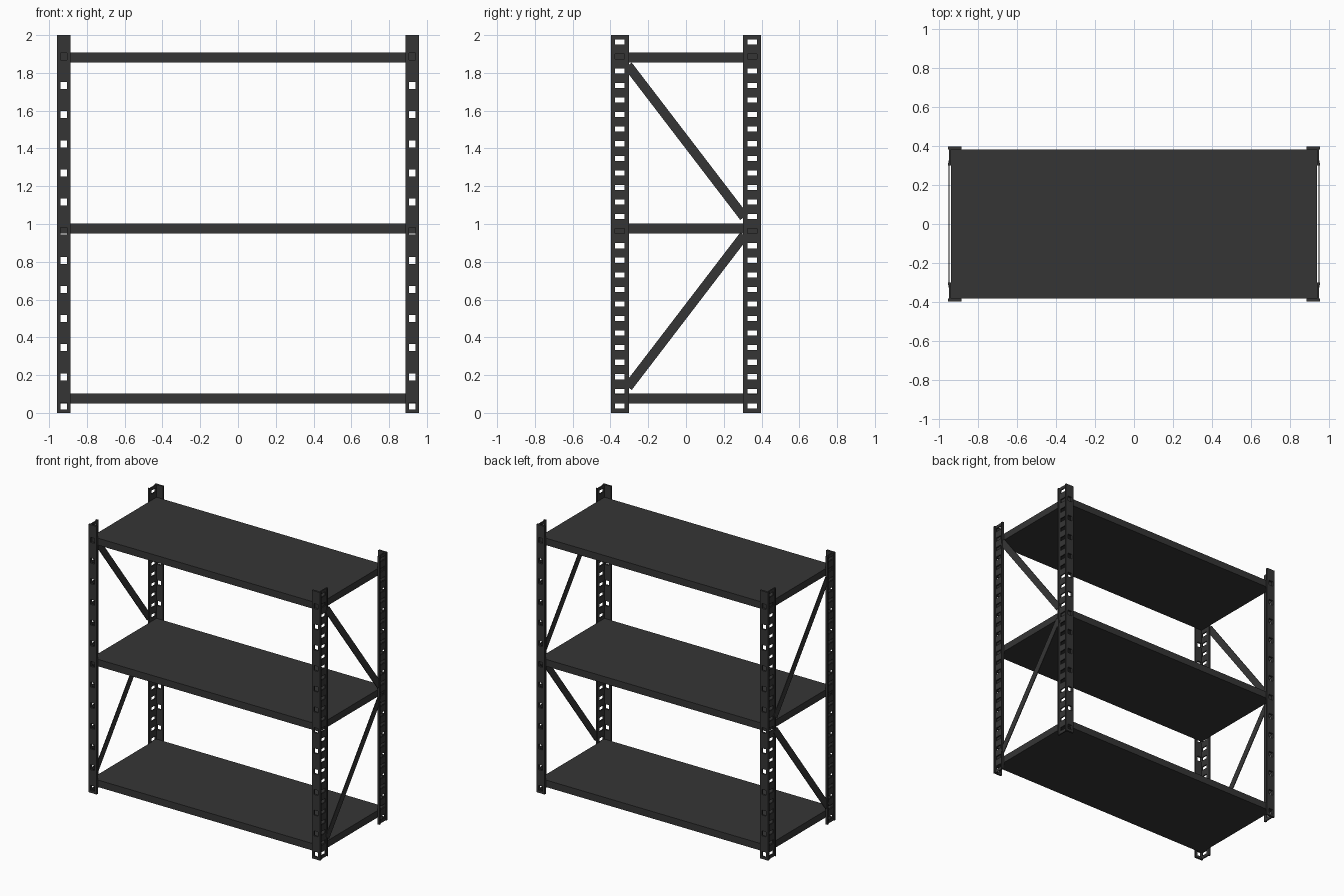
import bpy, bmesh, math
from mathutils import Vector, Matrix

if "Cube" in bpy.data.objects:
    bpy.data.objects.remove(bpy.data.objects["Cube"])

steel = bpy.data.materials.new("dark_steel")
steel.diffuse_color = (0.036, 0.036, 0.036, 1)
steel.use_nodes = True
steel.node_tree.nodes["Principled BSDF"].inputs["Base Color"].default_value = steel.diffuse_color


def finish(bm, name, mirror=(False, False)):
    bmesh.ops.recalc_face_normals(bm, faces=bm.faces)
    me = bpy.data.meshes.new(name)
    bm.to_mesh(me)
    bm.free()
    me.materials.append(steel)
    ob = bpy.data.objects.new(name, me)
    bpy.context.collection.objects.link(ob)
    if any(mirror):
        m = ob.modifiers.new("mirror", 'MIRROR')
        m.use_axis = (mirror[0], mirror[1], False)
        m.use_mirror_merge = False
    return ob


def box(bm, lo, hi, rot=Matrix()):
    lo, hi = Vector(lo), Vector(hi)
    mat = Matrix.Translation((lo + hi) / 2) @ rot @ Matrix.Diagonal((*(hi - lo), 1))
    bmesh.ops.create_cube(bm, size=1, matrix=mat)


def perforated(bm, us, z0, pitch, count, hole_h, place, thick):
    """Plate of three columns (edges us) with a row of holes up the middle one."""
    zs = [0.0]
    for i in range(count):
        c = z0 + i * pitch
        zs += [c - hole_h / 2, c + hole_h / 2]
    zs.append(2.0)
    grid = [[bm.verts.new(place(u, z)) for u in us] for z in zs]
    faces = []
    for r in range(len(zs) - 1):
        for c in range(3):
            if c == 1 and r % 2 == 1:
                continue
            faces.append(bm.faces.new((grid[r][c], grid[r][c + 1],
                                       grid[r + 1][c + 1], grid[r + 1][c])))
    new = bmesh.ops.extrude_face_region(bm, geom=faces, use_keep_orig=True)["geom"]
    bmesh.ops.translate(bm, vec=thick,
                        verts=[g for g in new if isinstance(g, bmesh.types.BMVert)])


# Corner posts: square-holed front flange, slotted side web, outward lip
bm = bmesh.new()
perforated(bm, (0.888, 0.905, 0.94, 0.957), 0.037, 0.1542, 13, 0.037,
           lambda u, z: (u, -0.398, z), (0, 0.014, 0))
perforated(bm, (-0.384, -0.377, -0.326, -0.314), 0.037, 0.0771, 26, 0.027,
           lambda u, z: (0.941, u, z), (0.009, 0, 0))
box(bm, (0.941, -0.314, 0), (0.956, -0.302, 2))
finish(bm, "corner_posts", (True, True))

# Shelves
for name, top in (("bottom", 0.102), ("middle", 1.003), ("top", 1.907)):
    bm = bmesh.new()
    box(bm, (-0.94, -0.382, top - 0.052), (0.94, 0.382, top))
    finish(bm, name + "_shelf")

# Diagonal side braces (flat strips meeting at the rear posts)
for name, za, zb in (("upper", 1.83, 1.046), ("lower", 0.146, 0.93)):
    bm = bmesh.new()
    dy, dz = 0.6, zb - za
    half = math.hypot(dy, dz) / 2 + 0.012
    mid = (za + zb) / 2
    box(bm, (0.949, -half, mid - 0.025), (0.954, half, mid + 0.025),
        Matrix.Rotation(math.atan2(dz, dy), 4, 'X'))
    finish(bm, name + "_side_braces", (True, False))
